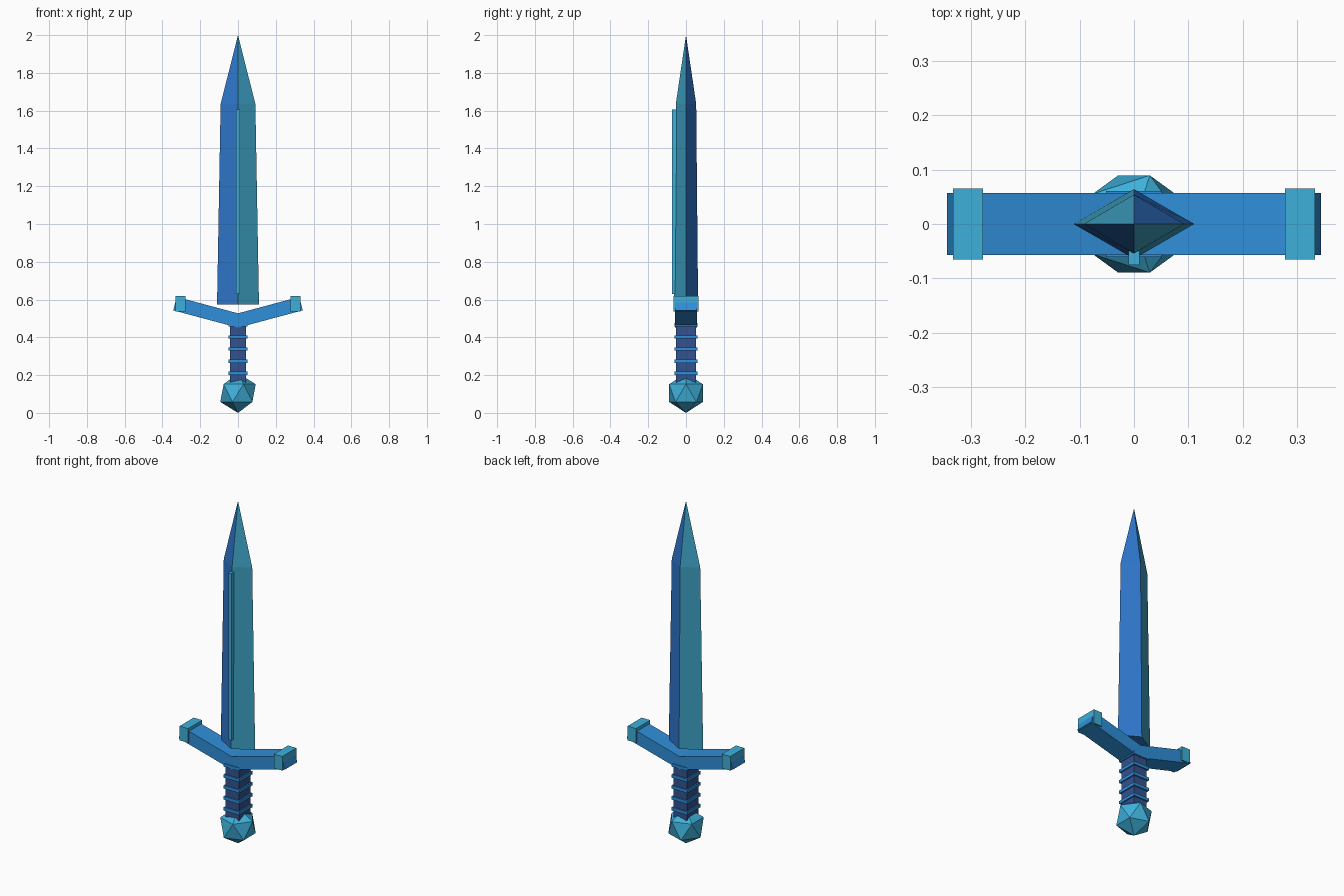
import bpy, bmesh, math

if "Cube" in bpy.data.objects:
    bpy.data.objects.remove(bpy.data.objects["Cube"])


def srgb(hex_code):
    vals = [int(hex_code[i:i + 2], 16) / 255 for i in (0, 2, 4)]
    return [v / 12.92 if v <= 0.04045 else ((v + 0.055) / 1.055) ** 2.4 for v in vals] + [1]


def material(name, hex_code):
    m = bpy.data.materials.new(name)
    m.diffuse_color = srgb(hex_code)
    m.use_nodes = True
    m.node_tree.nodes["Principled BSDF"].inputs["Base Color"].default_value = m.diffuse_color
    return m


cyan = material("cyan", "3EB0DA")
teal = material("teal", "3CA0C2")
blade_blue = material("blade blue", "2F77CC")
guard_blue = material("guard blue", "2F8FDA")
navy = material("navy", "34528F")


def finish(name, bm, *mats):
    bmesh.ops.recalc_face_normals(bm, faces=bm.faces)
    mesh = bpy.data.meshes.new(name)
    bm.to_mesh(mesh)
    bm.free()
    for m in mats:
        mesh.materials.append(m)
    ob = bpy.data.objects.new(name, mesh)
    bpy.context.collection.objects.link(ob)
    return ob


def box(name, lo, hi, mat):
    bm = bmesh.new()
    bmesh.ops.create_cube(bm, size=1)
    for v in bm.verts:
        v.co = [(lo[i] + hi[i]) / 2 + v.co[i] * (hi[i] - lo[i]) for i in range(3)]
    return finish(name, bm, mat)


# Blade: tapering diamond section closing to a point, opposite facets share a colour
bm = bmesh.new()
rings = []
for z, w, d in ((0.575, 0.111, 0.064), (1.635, 0.092, 0.054)):
    rings.append([bm.verts.new(p) for p in ((w, 0, z), (0, d, z), (-w, 0, z), (0, -d, z))])
tip = bm.verts.new((0, 0, 2))
bm.faces.new(rings[0])
for i in range(4):
    j = (i + 1) % 4
    for f in (bm.faces.new((rings[0][i], rings[0][j], rings[1][j], rings[1][i])),
              bm.faces.new((rings[1][i], rings[1][j], tip))):
        f.material_index = i % 2
finish("blade", bm, blade_blue, teal)

# Raised strip along the front ridge
box("blade_strip", (-0.01, -0.075, 0.63), (0.01, -0.05, 1.605), cyan)

# Guard: shallow V profile extruded through the depth
right = [(0.343, 0.543), (0.324, 0.614)]
profile = [(0, 0.451)] + right + [(0, 0.527)] + [(-x, z) for x, z in reversed(right)]
bm = bmesh.new()
front = [bm.verts.new((x, -0.057, z)) for x, z in profile]
back = [bm.verts.new((x, 0.057, z)) for x, z in profile]
for row in (front, back):
    bm.faces.new((row[0], row[1], row[2], row[3]))
    bm.faces.new((row[0], row[3], row[4], row[5]))
for i in range(6):
    j = (i + 1) % 6
    bm.faces.new((front[i], front[j], back[j], back[i]))
finish("guard", bm, guard_blue)

# Guard end caps
for side, s in (("right", 1), ("left", -1)):
    xs = sorted((s * 0.277, s * 0.332))
    box("guard_cap_" + side, (xs[0], -0.065, 0.537), (xs[1], 0.065, 0.62), cyan)

# Grip with raised bands
box("grip", (-0.043, -0.053, 0.16), (0.043, 0.053, 0.48), navy)
for i in range(5):
    z = 0.21 + i * 0.064
    box(f"grip_band_{i + 1}", (-0.051, -0.061, z - 0.009), (0.051, 0.061, z + 0.009), guard_blue)

# Faceted pommel
bm = bmesh.new()
bmesh.ops.create_icosphere(bm, subdivisions=1, radius=0.105)
bmesh.ops.translate(bm, verts=bm.verts, vec=(0, 0, 0.105))
finish("pommel", bm, cyan)
